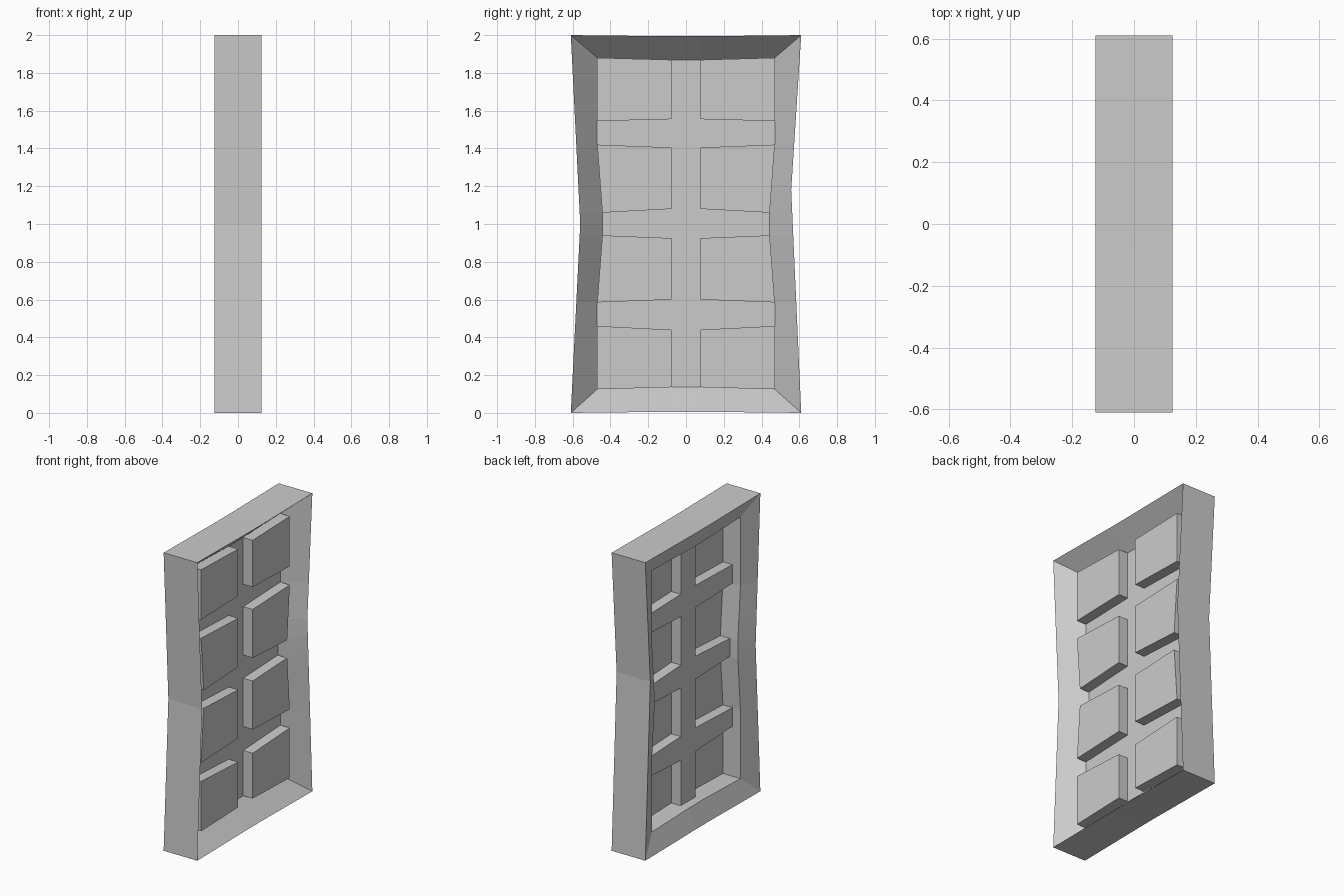
import bpy, bmesh

if "Cube" in bpy.data.objects:
    bpy.data.objects.remove(bpy.data.objects["Cube"])


def lerp_table(table, t):
    """Piecewise-linear lookup in [(t, value), ...]."""
    for (a, va), (b, vb) in zip(table, table[1:]):
        if t <= b:
            return va + (vb - va) * (t - a) / (b - a)
    return table[-1][1]


def make_object(name, bm):
    bmesh.ops.remove_doubles(bm, verts=bm.verts, dist=1e-5)
    bmesh.ops.recalc_face_normals(bm, faces=bm.faces)
    mesh = bpy.data.meshes.new(name)
    bm.to_mesh(mesh)
    bm.free()
    ob = bpy.data.objects.new(name, mesh)
    bpy.context.collection.objects.link(ob)
    return ob


# Pinched half-widths by height
OUTER_POS = [(0, 0.61), (1.18, 0.557), (2, 0.61)]
OUTER_NEG = [(0, 0.61), (1.0, 0.56), (2, 0.61)]
INNER = [(0, 0.47), (0.585, 0.47), (0.94, 0.443), (1.06, 0.443), (1.42, 0.47), (2, 0.47)]
LEVELS = [0.585, 0.94, 1.0, 1.06, 1.18, 1.42]
X_EDGE, X_LIP, X_BAR, X_PANE = 0.125, -0.075, -0.015, 0.055
BAR = 0.077


def outline(inner):
    """Closed (y, z) loop of the frame, bowed slightly on every side."""
    lo, hi, sag = (0.125, 1.88, 0.011) if inner else (0.0, 2.0, 0.006)
    zs = [lo] + LEVELS + [hi]
    right = [(lerp_table(INNER if inner else OUTER_POS, z), z) for z in zs]
    left = [(-lerp_table(INNER if inner else OUTER_NEG, z), z) for z in zs]
    top = [(BAR, hi - sag), (-BAR, hi - sag)]
    bottom = [(-BAR, lo + sag), (BAR, lo + sag)]
    return right + top + left[::-1] + bottom


# Frame: bevelled ring swept round the outline
bm = bmesh.new()
rings = []
for x, inner in ((X_BAR, True), (X_EDGE, False), (-X_EDGE, False), (X_LIP, True)):
    rings.append([bm.verts.new((x, y, z)) for y, z in outline(inner)])
for k in range(4):
    a, b = rings[k], rings[(k + 1) % 4]
    for i in range(len(a)):
        j = (i + 1) % len(a)
        bm.faces.new((a[i], a[j], b[j], b[i]))
make_object("window_frame", bm)

# Glazing sheet: flat bars with panes pressed out toward +x
side_z = [0.125, 0.46, 0.585, 0.94, 1.06, 1.42, 1.545, 1.88]
mid_z = [0.136, 0.44, 0.60, 0.925, 1.08, 1.405, 1.555, 1.869]


def node(col, row):
    if col in (0, 3):
        y = lerp_table(INNER, side_z[row])
        return (-y if col == 0 else y, side_z[row])
    return (-BAR if col == 1 else BAR, mid_z[row])


bm = bmesh.new()
for col in range(3):
    for row in range(7):
        cell = [node(col, row), node(col + 1, row), node(col + 1, row + 1), node(col, row + 1)]
        pane = col != 1 and row % 2 == 0
        x = X_PANE if pane else X_BAR
        bm.faces.new([bm.verts.new((x, y, z)) for y, z in cell])
        if pane:
            for p, q in zip(cell, cell[1:] + cell[:1]):
                bm.faces.new([bm.verts.new(v) for v in (
                    (X_BAR, *p), (X_BAR, *q), (X_PANE, *q), (X_PANE, *p))])
make_object("glazing_panes", bm)
